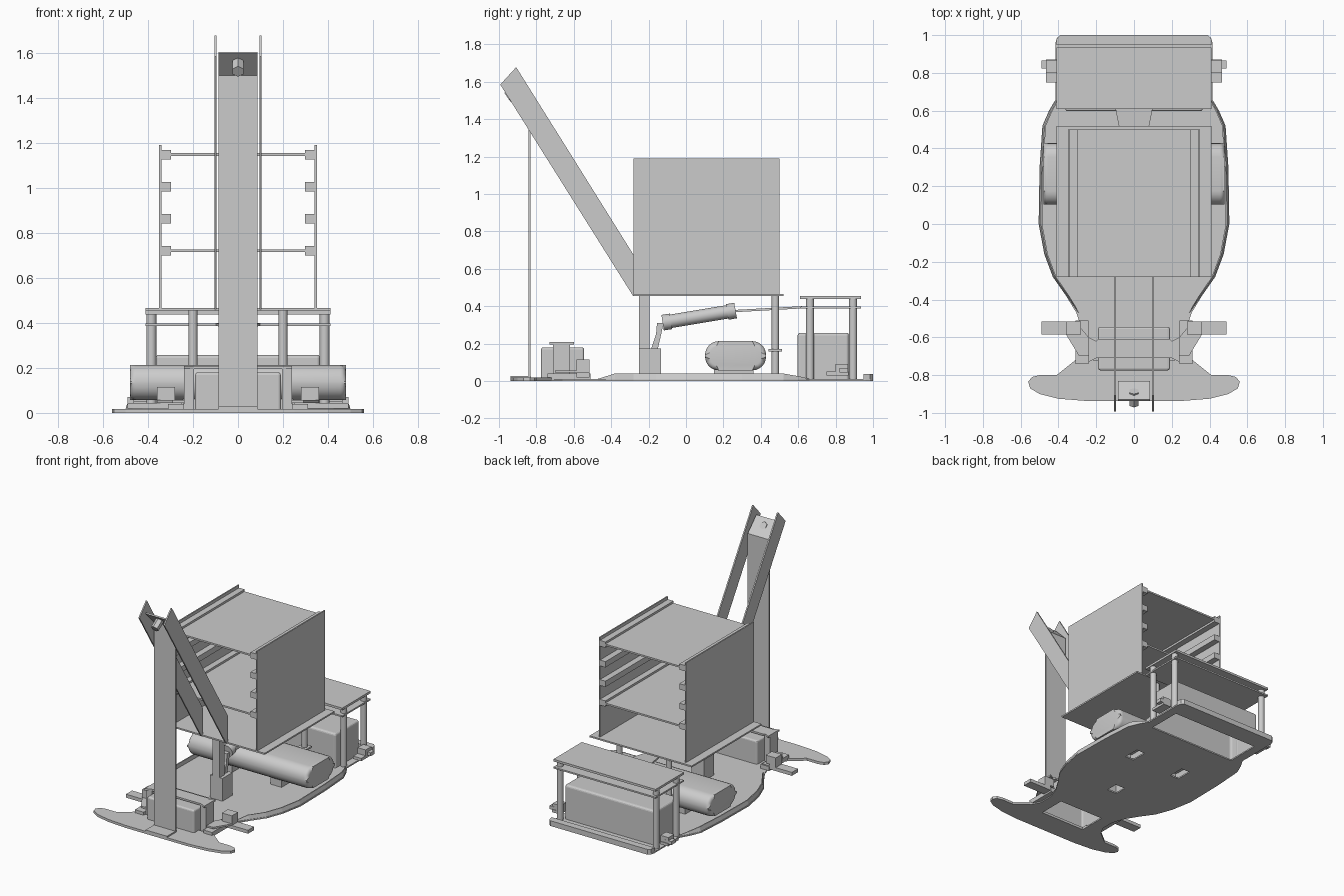
import bpy, bmesh, math
from mathutils import Vector

if "Cube" in bpy.data.objects:
    bpy.data.objects.remove(bpy.data.objects["Cube"])

grey = bpy.data.materials.new("plain grey")
grey.diffuse_color = (0.6, 0.6, 0.6, 1)
grey.use_nodes = True
grey.node_tree.nodes["Principled BSDF"].inputs["Base Color"].default_value = grey.diffuse_color


def finish(name, bm, smooth=False):
    bmesh.ops.recalc_face_normals(bm, faces=bm.faces)
    me = bpy.data.meshes.new(name)
    bm.to_mesh(me)
    bm.free()
    ob = bpy.data.objects.new(name, me)
    bpy.context.collection.objects.link(ob)
    me.materials.append(grey)
    if smooth:
        bpy.ops.object.select_all(action='DESELECT')
        ob.select_set(True)
        bpy.context.view_layer.objects.active = ob
        bpy.ops.object.shade_smooth_by_angle(angle=math.radians(35))
    return ob


def box(name, x, y, z, bevel=0, open_bottom=False):
    bm = bmesh.new()
    bmesh.ops.create_cube(bm, size=1)
    for v in bm.verts:
        for i, (a, b) in enumerate((x, y, z)):
            v.co[i] = a if v.co[i] < 0 else b
    if bevel:
        edges = [e for e in bm.edges if not all(v.co.z < z[0] + 1e-4 for v in e.verts)]
        bmesh.ops.bevel(bm, geom=edges, offset=bevel, segments=3, profile=0.5, affect='EDGES')
    if open_bottom:
        bm.normal_update()
        bmesh.ops.delete(bm, geom=[f for f in bm.faces if f.normal.z < -0.9], context='FACES')
        ob = finish(name, bm)
        return ob
    return finish(name, bm)


def pair(name, x, y, z):
    box(name + "_right", x, y, z)
    box(name + "_left", (-x[1], -x[0]), y, z)


def prism(name, pts, lo, hi, axis='z', bevel=0):
    """Extrude an outline along z (points x,y) or along x (points y,z)."""
    put = (lambda p, h: (p[0], p[1], h)) if axis == 'z' else (lambda p, h: (h, p[0], p[1]))
    bm = bmesh.new()
    a = [bm.verts.new(put(p, lo)) for p in pts]
    b = [bm.verts.new(put(p, hi)) for p in pts]
    n = len(pts)
    caps = [bm.faces.new(a), bm.faces.new(b)]
    for i in range(n):
        bm.faces.new((a[i], a[(i + 1) % n], b[(i + 1) % n], b[i]))
    if bevel:
        bmesh.ops.bevel(bm, geom=list({e for f in caps for e in f.edges}), offset=bevel,
                        segments=4, profile=0.5, affect='EDGES')
    return finish(name, bm, bool(bevel))


def rod(name, p, q, r, sides=16):
    p, q = Vector(p), Vector(q)
    bm = bmesh.new()
    bmesh.ops.create_cone(bm, cap_ends=True, segments=sides, radius1=r, radius2=r, depth=(q - p).length)
    rot = (q - p).to_track_quat('Z', 'Y')
    for v in bm.verts:
        v.co = rot @ v.co + (p + q) / 2
    return finish(name, bm, sides > 8)


def mirrored(half):
    return half + [(-x, y) for x, y in reversed(half)]


# Hull floor with openings under the hollow parts
half = [(0.39, 1.0), (0.408, 0.985), (0.415, 0.96), (0.415, 0.66), (0.45, 0.60), (0.485, 0.52),
        (0.50, 0.30), (0.505, 0.0), (0.475, -0.16), (0.43, -0.28), (0.36, -0.38), (0.305, -0.47),
        (0.275, -0.56), (0.275, -0.66), (0.31, -0.72)]
hull = prism("hull_floor", mirrored(half), 0, 0.01)
holes = [(0, 0.737, 0.35, 0.125), (0, -0.66, 0.18, 0.10), (0, -0.19, 0.04, 0.045),
         (0.2, 0.25, 0.035, 0.06), (-0.2, 0.25, 0.035, 0.06)]
for i, (cx, cy, w, d) in enumerate(holes):
    cut = box("hull_cutter_%d" % i, (cx - w, cx + w), (cy - d, cy + d), (-0.05, 0.05))
    cut.hide_render = True
    cut.hide_viewport = True
    m = hull.modifiers.new("opening", 'BOOLEAN')
    m.operation = 'DIFFERENCE'
    m.object = cut


# Hull rim: raised edge that tapers to the floor at its ends
def rim(name, stations):
    bm = bmesh.new()
    rows = []
    for x, y, ix, iy, h in stations:
        rows.append([bm.verts.new(c) for c in ((x, y, 0), (ix, iy, h), (ix * .985, iy, h), (ix * .985, iy, 0))])
    for a, b in zip(rows, rows[1:]):
        for k in range(4):
            bm.faces.new((a[k], a[(k + 1) % 4], b[(k + 1) % 4], b[k]))
    bm.faces.new(rows[0])
    bm.faces.new(rows[-1])
    finish(name, bm)


side = [(x, y, x - 0.012, y, 0.012 if y > 0.64 or y < -0.46 else 0.026 if y > 0.55 else 0.04)
        for x, y in half[3:12]]
rim("hull_rim_right", side)
rim("hull_rim_left", [(-x, y, -ix, iy, h) for x, y, ix, iy, h in side])
prism("rear_bumper", mirrored([(0.39, 1.0), (0.408, 0.985), (0.415, 0.95), (0.36, 0.95)]), 0, 0.038)

# Front foot and upright panel
foot = [(0.31, -0.72), (0.41, -0.80), (0.50, -0.80), (0.54, -0.81), (0.56, -0.835), (0.55, -0.87),
        (0.50, -0.90), (0.40, -0.925), (0.25, -0.937)]
foot_ob = prism("front_foot", mirrored(foot), 0, 0.018)
m = foot_ob.modifiers.new("opening", 'BOOLEAN')
m.operation = 'DIFFERENCE'
m.object = bpy.data.objects["hull_cutter_1"]
box("mast_base", (-0.086, 0.086), (-0.937, -0.83), (0.018, 0.028))
box("mast_panel", (-0.086, 0.086), (-0.841, -0.831), (0.018, 1.505))
prism("mast_top_plate", [(-0.841, 1.5), (-0.937, 1.597), (-0.93, 1.604), (-0.831, 1.505)],
      -0.086, 0.086, 'x')
rod("camera", (0, -0.885, 1.565), (0, -0.955, 1.517), 0.028, 6)

# Slanted arms holding the mast
for s, n in ((-1, "left"), (1, "right")):
    prism("slanted_arm_" + n, [(-0.265, 0.455), (-0.283, 0.455), (-0.993, 1.585), (-0.908, 1.678),
                               (-0.265, 0.65)], s * 0.1 - 0.005, s * 0.1 + 0.005, 'x')

# Front drive box, cap and side brackets
box("front_box", (-0.19, 0.19), (-0.775, -0.545), (0, 0.18), 0.012, True)
prism("front_cap", mirrored([(0.19, -0.61), (0.20, -0.62), (0.24, -0.60), (0.24, -0.73), (0.20, -0.71)]),
      0.195, 0.208)
pair("front_post", (0.195, 0.24), (-0.71, -0.62), (0.01, 0.197))
for s, n in ((-1, "left"), (1, "right")):
    gusset = [(0.24, -0.70), (0.29, -0.70), (0.36, -0.585), (0.36, -0.515), (0.31, -0.515), (0.24, -0.60)]
    prism("front_gusset_" + n, [(s * x, y) for x, y in gusset], 0.045, 0.057)
pair("front_bracket", (0.28, 0.36), (-0.585, -0.515), (0.057, 0.115))
pair("front_side_bar", (0.25, 0.49), (-0.585, -0.515), (0.02, 0.045))
pair("front_foot_rail", (0.24, 0.31), (-0.74, -0.51), (0.008, 0.04))

# Central column with support for the tube
box("column_base", (-0.05, 0.05), (-0.25, -0.135), (0, 0.175), 0, True)
box("column", (-0.028, 0.028), (-0.25, -0.195), (0.17, 0.456))
prism("tube_hook", [(-0.185, 0.175), (-0.15, 0.175), (-0.135, 0.24), (-0.12, 0.31), (-0.155, 0.31),
                    (-0.16, 0.25)], -0.02, 0.02, 'x')

# Tube and its push plate
rod("tube", (0, -0.12, 0.313), (0, 0.26, 0.376), 0.036, 24)
rod("tube_front_collar", (0, -0.125, 0.312), (0, -0.08, 0.319), 0.042, 24)
rod("tube_rear_collar", (0, 0.22, 0.369), (0, 0.265, 0.377), 0.042, 24)
bm = bmesh.new()
for t in (0, 0.012):
    for w, y, z in ((0.03, 0.26, 0.368), (0.10, 0.62, 0.388)):
        bm.verts.new((-w, y, z + t))
        bm.verts.new((w, y, z + t))
bmesh.ops.convex_hull(bm, input=bm.verts)
finish("tube_link_plate", bm)

# Wide rounded tank on two mounts
tank = []
for cy, cz, a0 in ((0.355, 0.14, 0), (0.175, 0.14, 90), (0.175, 0.13, 180), (0.355, 0.13, 270)):
    for k in range(7):
        a = math.radians(a0 + 15 * k)
        tank.append((cy + 0.073 * math.cos(a), cz + 0.073 * math.sin(a)))
prism("tank", tank, -0.48, 0.48, 'x', 0.025)
for s, n in ((-1, "left"), (1, "right")):
    c = s * 0.2
    box("tank_mount_" + n, (c - 0.045, c + 0.045), (0.15, 0.36), (0, 0.064), 0, True)

# Shelf cabinet: platform, sides, cleats and shelves
box("platform", (-0.41, 0.41), (-0.28, 0.52), (0.455, 0.466))
pair("cabinet_side", (0.341, 0.35), (-0.28, 0.50), (0.46, 1.19))
for i, z in enumerate((0.72, 0.863, 1.005, 1.148)):
    pair("cleat_%d" % i, (0.297, 0.342), (-0.28, 0.50), (z - 0.021, z + 0.021))
for n, z in (("lower", 0.72), ("upper", 1.148)):
    box(n + "_shelf", (-0.342, 0.342), (-0.28, 0.50), (z - 0.006, z + 0.006))
for s, n in ((-1, "left"), (1, "right")):
    rod("platform_post_" + n, (s * 0.2, 0.478, 0), (s * 0.2, 0.478, 0.456), 0.02)
    box("post_flange_" + n, (s * 0.2 - 0.035, s * 0.2 + 0.035), (0.44, 0.512), (0.158, 0.17))

# Rear battery, deck and posts
box("battery", (-0.365, 0.365), (0.597, 0.872), (0, 0.258), 0.015, True)
box("deck_top", (-0.41, 0.41), (0.61, 0.935), (0.438, 0.454))
box("deck_lower", (-0.41, 0.41), (0.61, 0.935), (0.387, 0.398))
for s, n in ((-1, "left"), (1, "right")):
    for y, e in ((0.663, "front"), (0.893, "rear")):
        rod("deck_post_%s_%s" % (e, n), (s * 0.385, y, 0), (s * 0.385, y, 0.44), 0.022)
pair("rear_bracket", (0.40, 0.465), (0.75, 0.87), (0.03, 0.05))
pair("rear_bracket_block", (0.40, 0.465), (0.80, 0.865), (0.05, 0.092))
pair("rear_side_bar", (0.40, 0.49), (0.822, 0.866), (0.045, 0.07))
